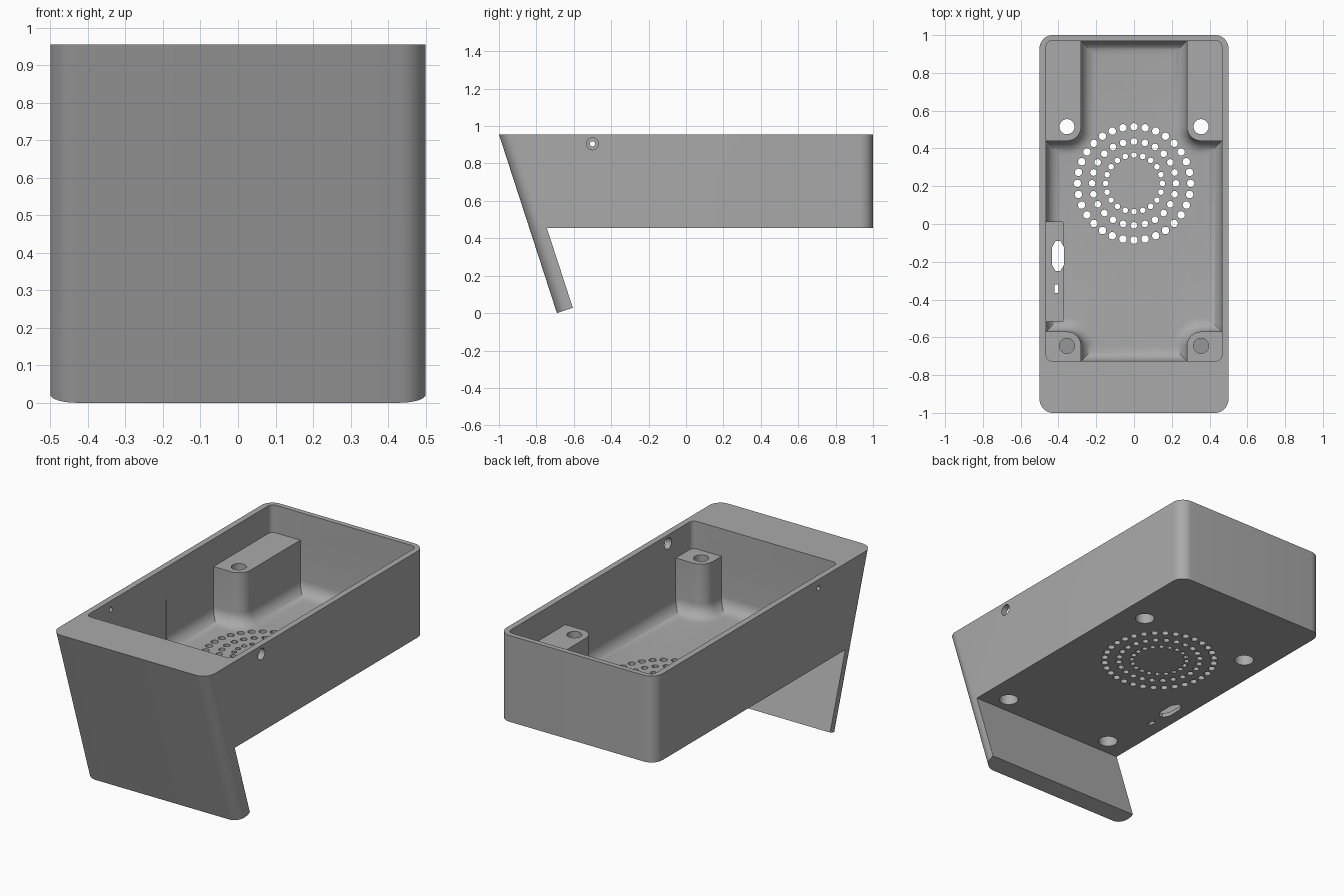
import bpy, bmesh, math
from mathutils import Vector

cube = bpy.data.objects.get("Cube")
if cube:
    bpy.data.objects.remove(cube, do_unlink=True)

BOTTOM, TOP, FLOOR, POST_TOP = 0.455, 0.955, 0.49, 0.795
POST_X, BACK_POST_Y, FRONT_POST_Y, POST_R = 0.355, 0.515, -0.645, 0.075
WALL_X, BACK_Y, FRONT_Y = 0.465, 0.97, -0.725

grey = bpy.data.materials.new("plain grey")
grey.use_nodes = True
colour = (0.4, 0.4, 0.4, 1)
grey.diffuse_color = colour
grey.node_tree.nodes["Principled BSDF"].inputs["Base Color"].default_value = colour


def loft(bm, loops):
    """Join equal-sized loops into a closed solid."""
    rings = [[bm.verts.new(p) for p in loop] for loop in loops]
    n = len(rings[0])
    bm.faces.new(rings[0][::-1])
    bm.faces.new(rings[-1])
    for a, b in zip(rings, rings[1:]):
        for i in range(n):
            j = (i + 1) % n
            bm.faces.new((a[i], a[j], b[j], b[i]))


def prism(bm, outline, z0, z1):
    loft(bm, [[(x, y, z) for x, y in outline] for z in (z0, z1)])


def arc(cx, cy, r, start, end, steps):
    angles = [math.radians(start + (end - start) * i / steps) for i in range(steps + 1)]
    return [(cx + r * math.cos(a), cy + r * math.sin(a)) for a in angles]


def circle(cx, cy, r, n):
    return arc(cx, cy, r, 0, 360, n)[:-1]


def box(x0, x1, y0, y1):
    return [(x0, y0), (x1, y0), (x1, y1), (x0, y1)]


def finish(bm, name):
    bmesh.ops.recalc_face_normals(bm, faces=bm.faces)
    mesh = bpy.data.meshes.new(name)
    bm.to_mesh(mesh)
    bm.free()
    mesh.materials.append(grey)
    obj = bpy.data.objects.new(name, mesh)
    bpy.context.collection.objects.link(obj)
    return obj


def cut(target, bm, name):
    cutter = finish(bm, name)
    cutter.hide_render = True
    mod = target.modifiers.new(name, "BOOLEAN")
    mod.operation, mod.solver, mod.object = "DIFFERENCE", "EXACT", cutter
    bpy.context.view_layer.objects.active = target
    bpy.ops.object.modifier_apply(modifier=mod.name)
    bpy.data.objects.remove(cutter, do_unlink=True)


# Housing with sloping front plate that runs down into the foot
profile = [(-1, TOP), (-0.69, 0), (-0.605, 0.028), (-0.744, BOTTOM), (1, BOTTOM), (1, TOP)]
bm = bmesh.new()
loft(bm, [[(x, y, z) for y, z in profile] for x in (-0.5, 0.5)])
bm.edges.ensure_lookup_table()
rounded = []
for e in bm.edges:
    a, b = (v.co for v in e.verts)
    front = min(a.y, b.y) < -0.99 and min(a.z, b.z) < 0.01
    back = min(a.y, b.y) > 0.99 and abs(a.z - b.z) > 0.1
    if a.x == b.x and (front or back):
        rounded.append(e)
bmesh.ops.bevel(bm, geom=rounded, offset=0.07, segments=10, profile=0.5, affect="EDGES")
housing = finish(bm, "housing")

# Open upper cavity, down to the post tops
r = 0.03
rim = []
for cx, cy, a in ((WALL_X - r, BACK_Y - r, 0), (r - WALL_X, BACK_Y - r, 90),
                  (r - WALL_X, FRONT_Y + r, 180), (WALL_X - r, FRONT_Y + r, 270)):
    rim += arc(cx, cy, r, a, a + 90, 6)
bm = bmesh.new()
prism(bm, rim, POST_TOP, TOP + 0.1)
cut(housing, bm, "upper_cavity")


# Lower cavity around the four posts, with a filleted floor
def cavity_outline(d):
    side, inner = WALL_X - d, POST_X - POST_R - d
    half = [(inner, BACK_Y - d)]
    half += arc(POST_X, BACK_POST_Y, POST_R + d, 180, 270, 10)
    half += [(side, BACK_POST_Y - POST_R - d), (side, FRONT_POST_Y + POST_R + d)]
    half += arc(POST_X, FRONT_POST_Y, POST_R + d, 90, 180, 10)
    half += [(inner, FRONT_Y + d)]
    return half + [(-x, y) for x, y in reversed(half)]


fillet = 0.075
levels = [(0.01, POST_TOP + 0.04), (0, POST_TOP)]
for i in range(9):
    a = math.radians(90 * i / 8)
    levels.append((fillet * (1 - math.cos(a)), FLOOR + fillet * (1 - math.sin(a))))
bm = bmesh.new()
loft(bm, [[(x, y, z) for x, y in cavity_outline(d)] for d, z in levels])
cut(housing, bm, "lower_cavity")

# Recess for a circuit board beside the wall
bm = bmesh.new()
prism(bm, box(-0.469, -0.375, -0.515, 0.01), FLOOR - 0.012, 0.77)
cut(housing, bm, "board_recess")

# Speaker grille, port openings, screw holes and side holes
bm = bmesh.new()
for ring_r, count, hole_r in ((0.3, 32, 0.02), (0.222, 24, 0.018), (0.15, 20, 0.015)):
    for x, y in circle(0, 0.215, ring_r, count):
        prism(bm, circle(x, y, hole_r, 12), BOTTOM - 0.02, FLOOR + 0.02)
port = [(-0.415, -0.25), (-0.39, -0.25), (-0.37, -0.215), (-0.37, -0.125),
        (-0.39, -0.09), (-0.415, -0.09), (-0.435, -0.125), (-0.435, -0.215)]
prism(bm, port, BOTTOM - 0.02, FLOOR + 0.02)
prism(bm, box(-0.422, -0.4, -0.365, -0.32), BOTTOM - 0.02, FLOOR + 0.02)
for x in (-POST_X, POST_X):
    for y in (BACK_POST_Y, FRONT_POST_Y):
        loft(bm, [[(px, py, z) for px, py in circle(x, y, rad, 32)]
                  for rad, z in ((0.052, BOTTOM - 0.02), (0.052, 0.72),
                                 (0.04, 0.72), (0.04, POST_TOP + 0.02))])
for x, rad in ((0.48, 0.032), (-0.48, 0.014)):
    loft(bm, [[(x + s, y, z) for y, z in circle(-0.5, 0.905, rad, 24)] for s in (-0.04, 0.04)])
cut(housing, bm, "openings")

# Smooth the rounded corners and fillets, keep the edges sharp
bpy.ops.object.select_all(action="DESELECT")
housing.select_set(True)
bpy.context.view_layer.objects.active = housing
bpy.ops.object.shade_smooth_by_angle(angle=math.radians(30))
